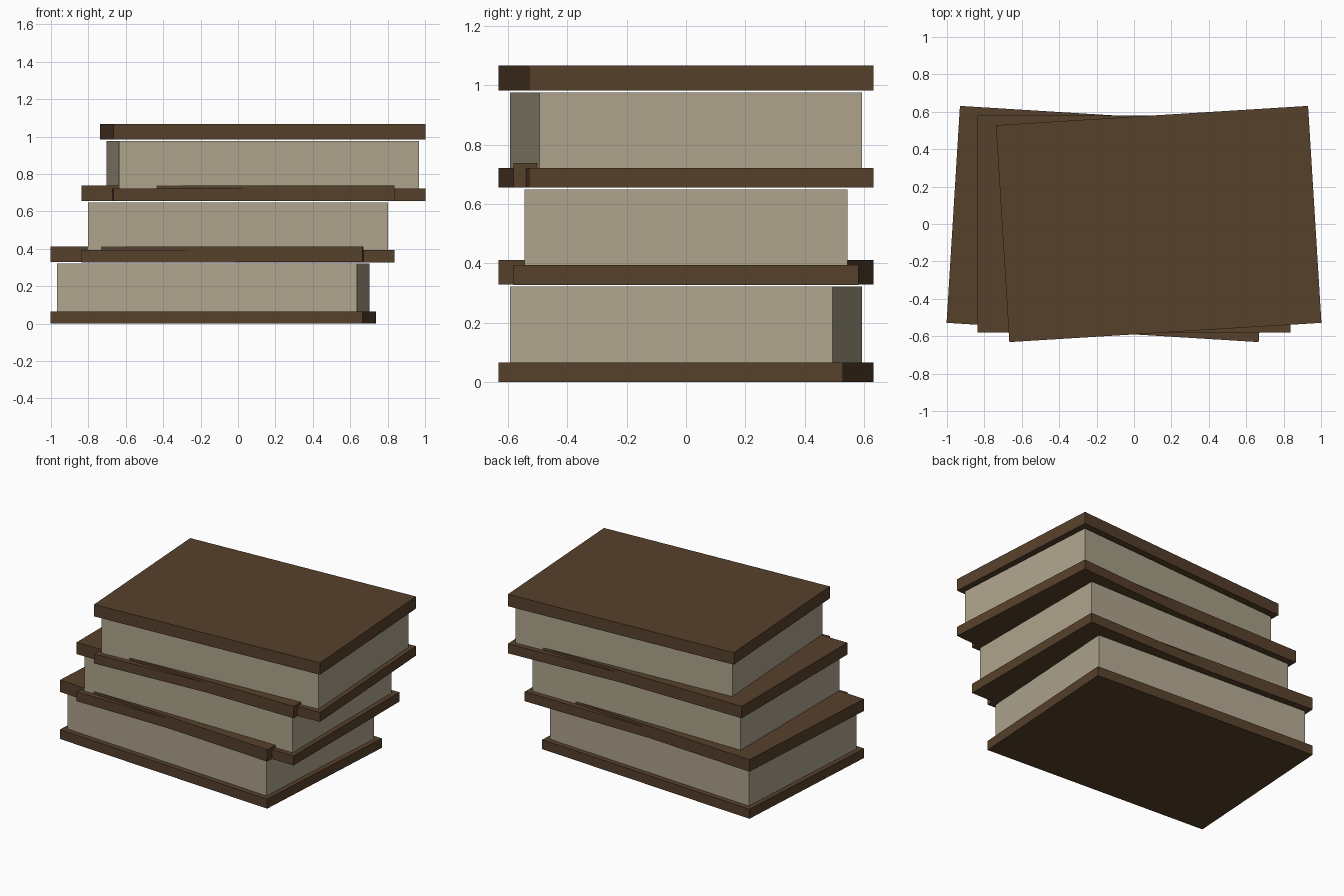
import bpy
import math

if "Cube" in bpy.data.objects:
    bpy.data.objects.remove(bpy.data.objects["Cube"])


def material(name, rgb):
    mat = bpy.data.materials.new(name)
    mat.diffuse_color = (*rgb, 1.0)
    mat.use_nodes = True
    mat.node_tree.nodes["Principled BSDF"].inputs["Base Color"].default_value = mat.diffuse_color
    return mat


LEATHER = material("brown leather", (0.095, 0.052, 0.025))
PAPER = material("aged paper", (0.43, 0.375, 0.27))


def slab(name, size, z0, z1, x, angle, mat):
    """Box of the given footprint between two heights, turned about z."""
    bpy.ops.mesh.primitive_cube_add(size=1, location=(x, 0, (z0 + z1) / 2))
    obj = bpy.context.object
    obj.name = name
    obj.scale = (size[0], size[1], z1 - z0)
    obj.rotation_euler.z = math.radians(angle)
    obj.data.materials.append(mat)


COVER = (1.672, 1.162)
PAGES = (1.606, 1.09)
STEP = 0.3275  # height from one book to the next

# Three stacked books, each shifted and twisted a little further
books = [("bottom", -0.132, -3.53), ("middle", 0.0, 0.0), ("top", 0.132, 3.53)]
for i, (label, x, angle) in enumerate(books):
    z = i * STEP
    slab(f"{label}_book_back_cover", COVER, z, z + 0.066, x, angle, LEATHER)
    slab(f"{label}_book_pages", PAGES, z + 0.066, z + 0.321, x, angle, PAPER)
    slab(f"{label}_book_front_cover", COVER, z + 0.328, z + 0.411, x, angle, LEATHER)
